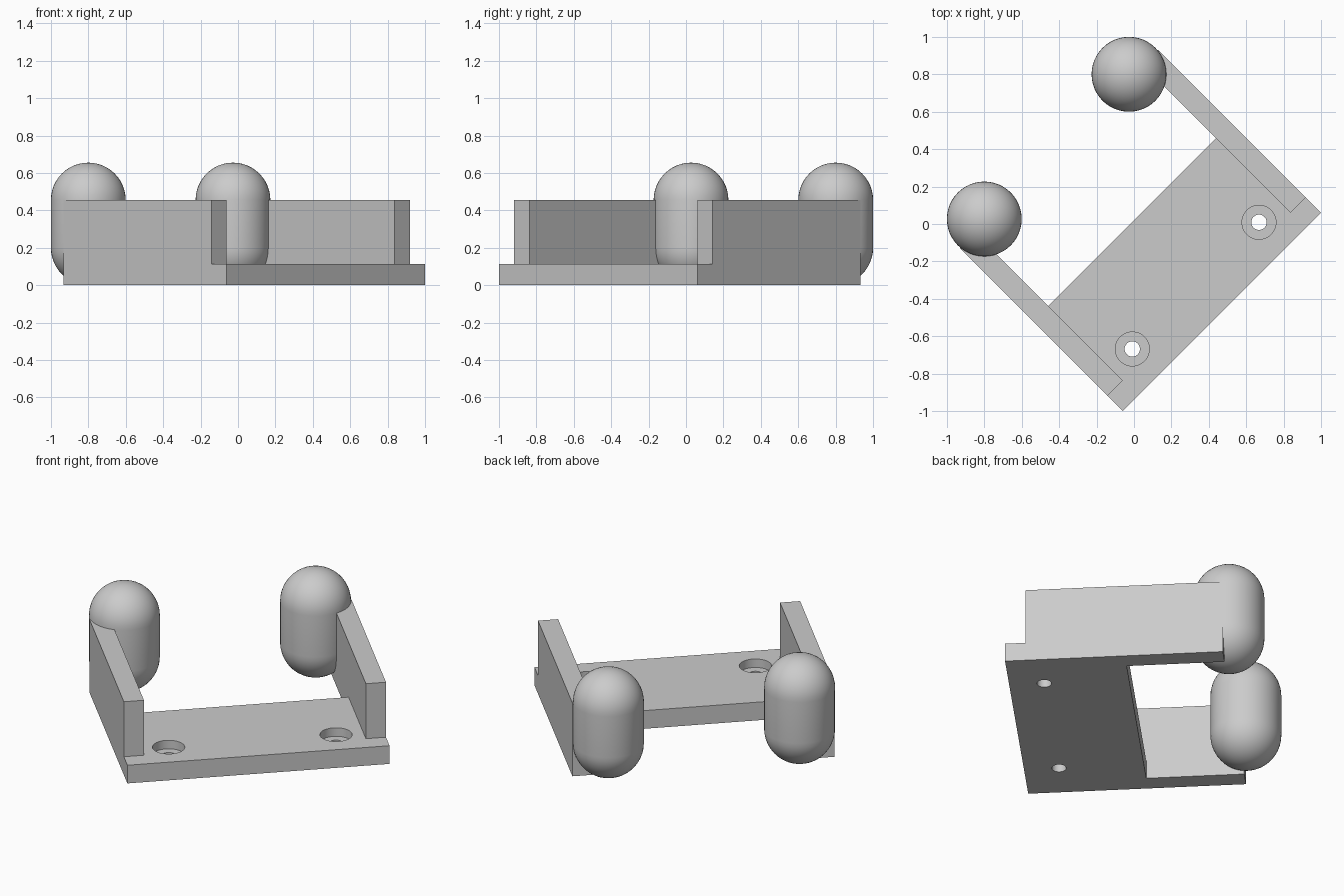
import bpy, bmesh, math
from mathutils import Matrix, Vector

cube = bpy.data.objects.get("Cube")
if cube:
    bpy.data.objects.remove(cube, do_unlink=True)

GREY = (0.6, 0.6, 0.6, 1)
mat = bpy.data.materials.new("plain grey")
mat.use_nodes = True
mat.diffuse_color = GREY
mat.node_tree.nodes["Principled BSDF"].inputs["Base Color"].default_value = GREY

# The bracket is laid out square, then turned an eighth of a circle
TURN = Matrix.Rotation(math.pi / 4, 4, 'Z')
HALF, WALL, PLATE, TOP = 0.75, 0.115, 0.113, 0.455
FRONT, INNER, WALL_FRONT, WALL_BACK = -0.664, 0.014, -0.549, 0.568
RADIUS, CAP_Y = 0.2, 0.585


def finish(name, bm, smooth=False):
    bmesh.ops.recalc_face_normals(bm, faces=bm.faces)
    bm.transform(TURN)
    mesh = bpy.data.meshes.new(name)
    bm.to_mesh(mesh)
    bm.free()
    mesh.materials.append(mat)
    obj = bpy.data.objects.new(name, mesh)
    bpy.context.collection.objects.link(obj)
    bpy.ops.object.select_all(action='DESELECT')
    obj.select_set(True)
    bpy.context.view_layer.objects.active = obj
    if smooth:
        bpy.ops.object.shade_smooth_by_angle(angle=math.radians(30))
    return obj


def extrude_profile(profile, x0, x1):
    """Extrude a (y, z) outline from x0 to x1."""
    bm = bmesh.new()
    face = bm.faces.new([bm.verts.new((x0, y, z)) for y, z in profile])
    out = bmesh.ops.extrude_face_region(bm, geom=[face])
    verts = [v for v in out["geom"] if isinstance(v, bmesh.types.BMVert)]
    bmesh.ops.translate(bm, verts=verts, vec=(x1 - x0, 0, 0))
    return bm


def lathe(profile, centre, steps=48):
    """Spin an (r, z) outline about the vertical."""
    bm = bmesh.new()
    verts = [bm.verts.new((r, 0, z)) for r, z in profile]
    edges = [bm.edges.new(pair) for pair in zip(verts, verts[1:])]
    bmesh.ops.spin(bm, geom=verts + edges, cent=(0, 0, 0), axis=(0, 0, 1),
                   angle=2 * math.pi, steps=steps)
    bmesh.ops.remove_doubles(bm, verts=bm.verts, dist=1e-5)
    bmesh.ops.translate(bm, verts=bm.verts, vec=Vector(centre))
    return bm


# Base plate
base = finish("base_plate", extrude_profile(
    [(FRONT, 0), (INNER, 0), (INNER, PLATE), (FRONT, PLATE)], -HALF, HALF))

# Counterbored screw holes
bore = [(0, -0.1), (0.041, -0.1), (0.041, 0.06), (0.091, 0.06), (0.091, 0.2), (0, 0.2)]
for side in (-1, 1):
    cutter = finish("hole_cutter", lathe(bore, (side * 0.479, -0.466, 0)))
    cutter.hide_render = True
    mod = base.modifiers.new("screw_hole", 'BOOLEAN')
    mod.operation, mod.solver, mod.object = 'DIFFERENCE', 'EXACT', cutter
    bpy.context.view_layer.objects.active = base
    bpy.ops.object.modifier_apply(modifier=mod.name)
    bpy.data.objects.remove(cutter, do_unlink=True)
bpy.ops.object.select_all(action='DESELECT')
base.select_set(True)
bpy.ops.object.shade_smooth_by_angle(angle=math.radians(30))

# Side walls, stepped over the plate, with a round-ended pillar on each
step = [(WALL_FRONT, PLATE), (WALL_FRONT, TOP), (WALL_BACK, TOP),
        (WALL_BACK, 0), (INNER, 0), (INNER, PLATE)]
arc = [i * math.pi / 24 for i in range(13)]
pill = [(RADIUS * math.sin(a), RADIUS - RADIUS * math.cos(a)) for a in arc]
pill += [(RADIUS * math.cos(a), TOP + RADIUS * math.sin(a)) for a in arc]
for side, label in ((-1, "right"), (1, "left")):
    finish(label + "_wall", extrude_profile(step, side * (HALF - WALL), side * HALF))
    finish(label + "_pillar", lathe(pill, (side * (HALF - RADIUS - 0.003), CAP_Y, 0)), True)
